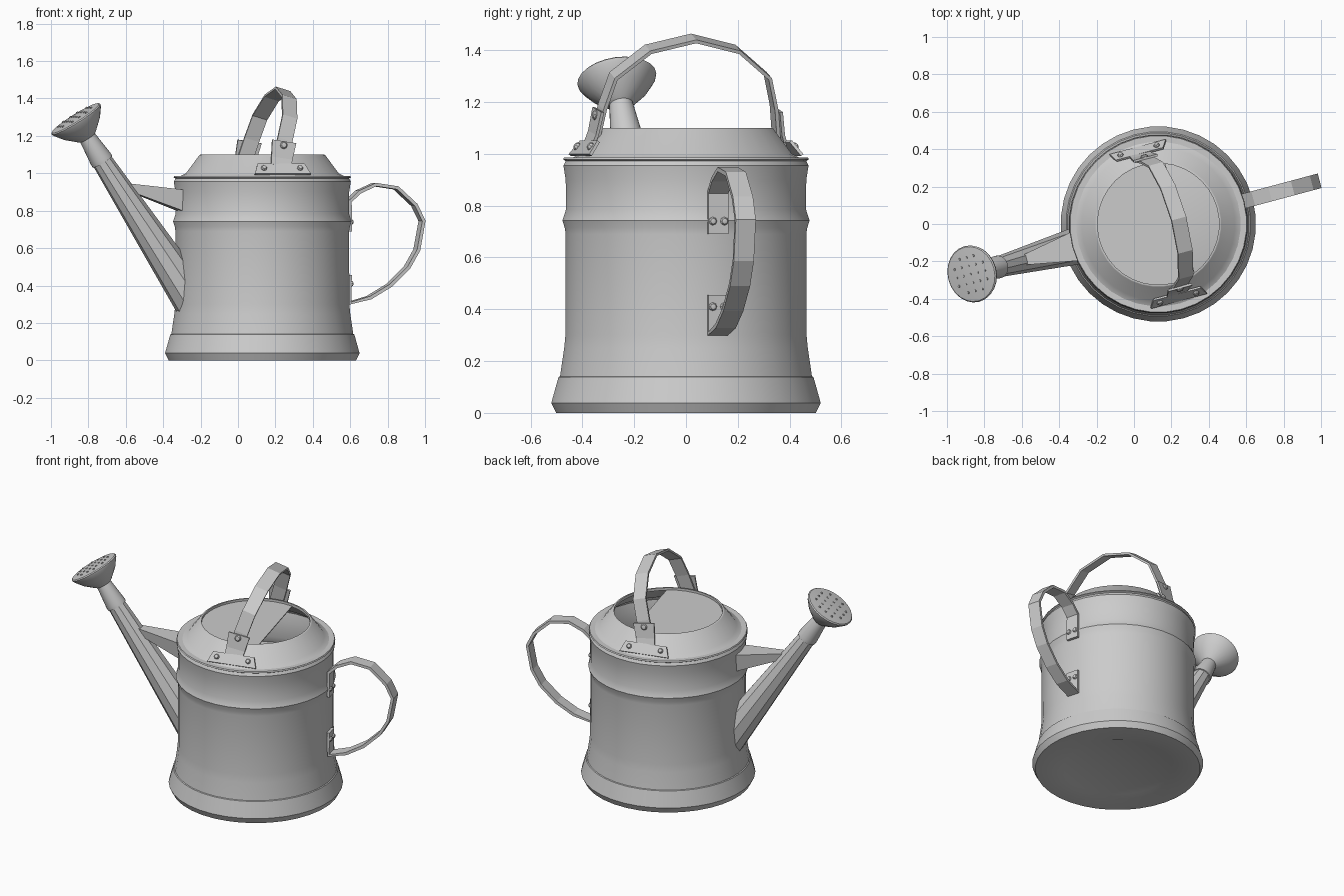
import bpy, bmesh, math
from mathutils import Vector, Matrix

if "Cube" in bpy.data.objects:
    bpy.data.objects.remove(bpy.data.objects["Cube"])

# Can frame: axis at x=0.13, spout/handle plane turned 15 degrees
BASE = Matrix.Translation((0.13, 0, 0)) @ Matrix.Rotation(math.radians(15), 4, 'Z')


def finish(name, bm, smooth=True):
    bmesh.ops.remove_doubles(bm, verts=bm.verts, dist=1e-5)
    bmesh.ops.recalc_face_normals(bm, faces=bm.faces)
    me = bpy.data.meshes.new(name)
    bm.to_mesh(me)
    bm.free()
    ob = bpy.data.objects.new(name, me)
    bpy.context.collection.objects.link(ob)
    ob.matrix_world = BASE
    if smooth:
        bpy.ops.object.select_all(action='DESELECT')
        ob.select_set(True)
        bpy.context.view_layer.objects.active = ob
        bpy.ops.object.shade_smooth_by_angle(angle=math.radians(28))
    return ob


def lathe(name, profile, n, mat=Matrix(), smooth=True):
    bm = bmesh.new()
    rings = []
    for r, z in profile:
        rings.append([bm.verts.new(mat @ Vector((r * math.cos(2 * math.pi * i / n),
                                                 r * math.sin(2 * math.pi * i / n), z)))
                      for i in range(n)])
    for a, b in zip(rings, rings[1:]):
        for i in range(n):
            j = (i + 1) % n
            bm.faces.new((a[i], a[j], b[j], b[i]))
    bmesh.ops.dissolve_degenerate(bm, edges=bm.edges, dist=1e-6)
    return finish(name, bm, smooth)


def strap(name, pts, half, thick, halves=None):
    """Flat band along pts, widened along the vector half."""
    bm = bmesh.new()
    rows = []
    for i, p in enumerate(pts):
        h = Vector(half) * (halves[i] if halves else 1)
        rows.append((bm.verts.new(Vector(p) - h), bm.verts.new(Vector(p) + h)))
    for a, b in zip(rows, rows[1:]):
        bm.faces.new((a[0], a[1], b[1], b[0]))
    ob = finish(name, bm, False)
    m = ob.modifiers.new("thickness", 'SOLIDIFY')
    m.thickness = thick
    m.offset = 0
    return ob


def along(point, direction):
    q = Vector(direction).to_track_quat('Z', 'Y')
    return Matrix.Translation(point) @ q.to_matrix().to_4x4()


def rivet(name, p, d, r=0.016):
    lathe(name, [(r, -0.008), (r, 0.004), (r * 0.7, 0.011), (0, 0.014)], 8, along(p, d))


# Body shell: floor, flared foot, wall, ridge, shoulder and rim lip
lathe("body", [(0, 0.012), (0.33, 0.01), (0.36, 0.0), (0.503, 0.0), (0.522, 0.038),
               (0.494, 0.138), (0.488, 0.141), (0.472, 0.25), (0.467, 0.30), (0.466, 0.69),
               (0.470, 0.715), (0.479, 0.743), (0.476, 0.75), (0.465, 0.785), (0.466, 0.90),
               (0.475, 0.955), (0.466, 0.972), (0.476, 0.978), (0.472, 0.986), (0.44, 0.985),
               (0.41, 1.0), (0.337, 1.098), (0.333, 1.10), (0.325, 1.10), (0.325, 1.082)], 36)

# Half cover over the spout side of the opening
bm = bmesh.new()
a0 = math.acos(0.12 / 0.327)
bm.faces.new([bm.verts.new((0.327 * math.cos(a), 0.327 * math.sin(a), 1.085))
              for a in [a0 + (2 * math.pi - 2 * a0) * i / 26 for i in range(27)]])
cover = finish("half_cover", bm, False)
cover.modifiers.new("thickness", 'SOLIDIFY').thickness = 0.006

# Tapered spout
root, collar = Vector((-0.364, 0, 0.29)), Vector((-0.893, 0, 1.075))
L = (collar - root).length
lathe("spout", [(0.109, 0), (0.055, L)], 10, along(root, collar - root))

# Neck and sprinkler rose
face = Vector((-1.035, 0, 1.295))
axis = (face - collar).normalized()
D = (face - collar).length
lathe("rose", [(0, -0.015), (0.061, -0.015), (0.061, 0.005), (0.046, D - 0.125), (0.06, D - 0.115),
               (0.115, D - 0.065), (0.15, D - 0.018), (0.154, D - 0.006), (0.148, D),
               (0.08, D + 0.006), (0, D + 0.008)], 24, along(collar, axis))

# Sprinkler holes
bm = bmesh.new()
fm = along(face, axis)
for i in range(-2, 3):
    for j in range(-2, 3):
        if abs(i) + abs(j) < 4:
            bmesh.ops.create_cone(bm, cap_ends=True, segments=8, radius1=0.008, radius2=0.006,
                                  depth=0.014,
                                  matrix=fm @ Matrix.Translation((i * 0.046, j * 0.046, 0.003)))
finish("rose_holes", bm, False)

# Tapered brace between body and spout
bm = bmesh.new()
ends = []
for s, w, lo, hi in ((-0.43, 0.085, 0.79, 0.91), (-0.74, 0.028, 0.905, 0.945)):
    ends.append([bm.verts.new((s, y, z)) for y, z in
                 ((-w, hi), (w, hi), (w * 0.8, lo), (-w * 0.8, lo))])
for i in range(4):
    j = (i + 1) % 4
    bm.faces.new((ends[0][i], ends[0][j], ends[1][j], ends[1][i]))
for e in ends:
    bm.faces.new(e)
finish("spout_brace", bm, False)

# Side handle strap with riveted ends
side = [(0.476, 0.69), (0.476, 0.85), (0.53, 0.90), (0.62, 0.94), (0.74, 0.922), (0.842, 0.83),
        (0.884, 0.745), (0.855, 0.59), (0.80, 0.495), (0.70, 0.40), (0.59, 0.335),
        (0.476, 0.305), (0.476, 0.455)]
strap("side_handle", [(s, 0, z) for s, z in side], (0, 0.04, 0), 0.018)
for z in (0.74, 0.41):
    for y in (-0.023, 0.023):
        rivet("side_rivet", (0.484, y, z), (1, 0, 0))

# Carrying handle arch, leaning towards the side handle
arch = [(0.36, 1.07), (0.343, 1.18), (0.308, 1.30), (0.178, 1.403), (0, 1.445)]
arch = [(-v, z) for v, z in arch] + [(v, z) for v, z in arch[-2::-1]]
strap("top_handle", [((z - 1.07) * 0.3, v, z) for v, z in arch], (0.04, 0, -0.012), 0.014)

# Riveted brackets on both sides of the shoulder
for k in (-1, 1):
    strap("bracket_plate", [(0, k * 0.423, 0.995), (0, k * 0.384, 1.048)], (1, 0, 0), 0.012,
          [0.155, 0.13])
    strap("bracket_tab", [(0, k * 0.386, 1.04), (0.008, k * 0.372, 1.08), (0.025, k * 0.357, 1.17)],
          (1, 0, -0.15), 0.012, [0.055, 0.058, 0.066])
    rivet("tab_rivet", (0.02, k * 0.366, 1.15), (0, k, 0.15), 0.02)
    for s in (-0.1, 0.1):
        rivet("plate_rivet", (s, k * 0.408, 1.028), (0, k * 0.8, 0.6))
